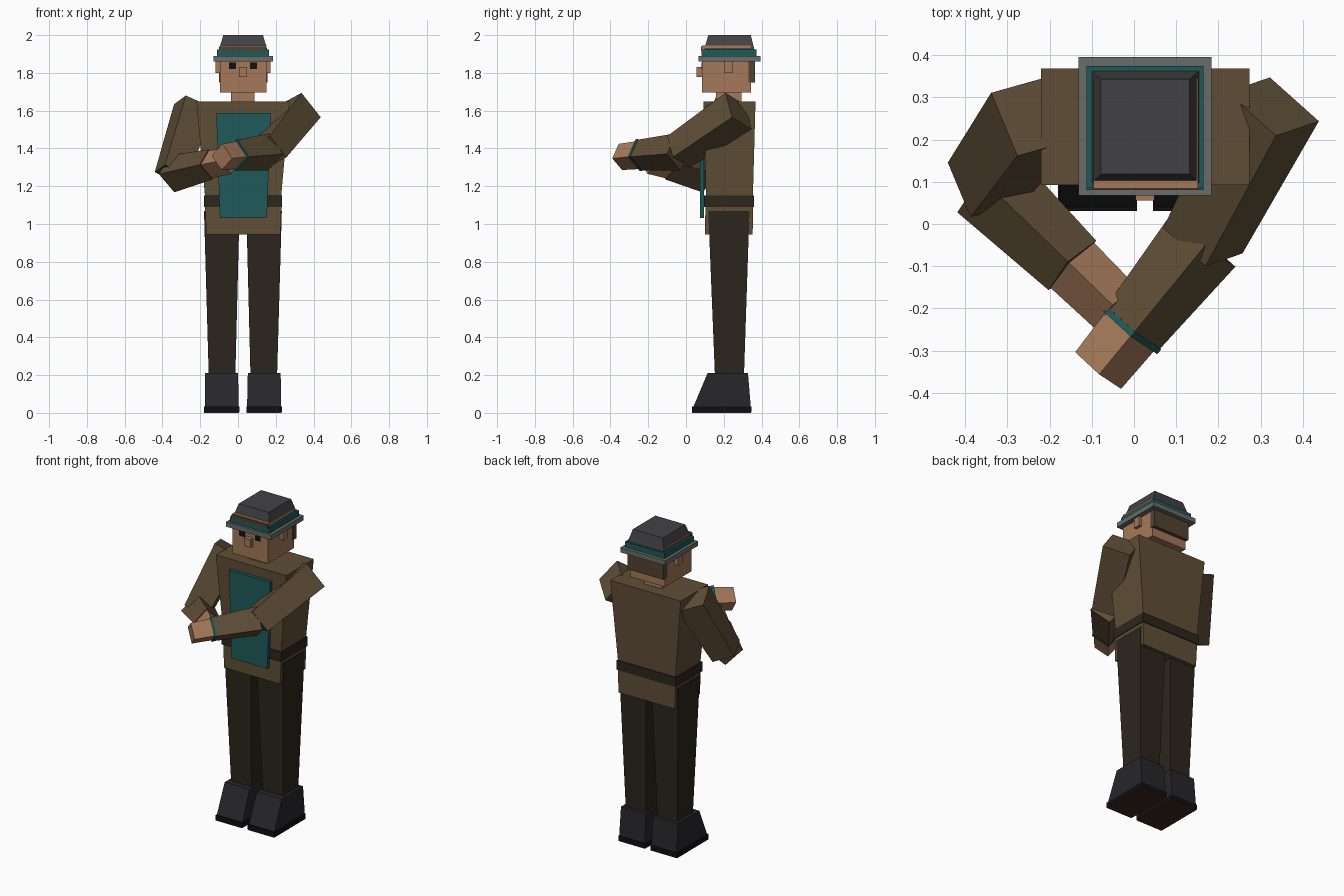
import bpy
from mathutils import Vector

CX = 0.026  # body centre line


def mat(name, r, g, b):
    m = bpy.data.materials.new(name)
    m.diffuse_color = (r, g, b, 1)
    return m


jacket = mat("jacket_brown", 0.114, 0.076, 0.037)
hair = mat("hair_brown", 0.085, 0.055, 0.03)
skin = mat("skin", 0.37, 0.19, 0.10)
teal = mat("teal", 0.014, 0.10, 0.10)
cloth = mat("dark_cloth", 0.025, 0.019, 0.012)
leather = mat("boot_leather", 0.02, 0.02, 0.024)
black = mat("black", 0.005, 0.005, 0.006)
hatgrey = mat("hat_grey", 0.055, 0.055, 0.06)
brimgrey = mat("brim_grey", 0.14, 0.15, 0.14)
sole_brown = mat("sole_brown", 0.045, 0.02, 0.012)


def hexahedron(name, bottom, top, m):
    """Six-sided block from two matching loops of four points."""
    me = bpy.data.meshes.new(name)
    faces = [(3, 2, 1, 0), (4, 5, 6, 7)]
    faces += [(i, (i + 1) % 4, (i + 1) % 4 + 4, i + 4) for i in range(4)]
    me.from_pydata([tuple(p) for p in bottom + top], [], faces)
    me.materials.append(m)
    ob = bpy.data.objects.new(name, me)
    bpy.context.collection.objects.link(ob)
    return ob


def rect(r, z):
    x0, x1, y0, y1 = r
    return [(x0, y0, z), (x1, y0, z), (x1, y1, z), (x0, y1, z)]


def block(name, z0, z1, low, m, high=None):
    """Upright block; each rectangle is (x0, x1, y0, y1)."""
    return hexahedron(name, rect(low, z0), rect(high or low, z1), m)


def limb(name, a, b, side, s0, s1, m):
    """Square tapered beam from a to b, rolled so one side faces 'side'."""
    a, b, u = Vector(a), Vector(b), Vector(side)
    axis = (b - a).normalized()
    u = (u - axis * u.dot(axis)).normalized()
    v = axis.cross(u)
    ring = lambda c, s: [c + (u * i + v * j) * s / 2
                         for i, j in ((-1, -1), (1, -1), (1, 1), (-1, 1))]
    return hexahedron(name, ring(a, s0), ring(b, s1), m)


# Torso, belt and apron
block("jacket_skirt", 0.945, 1.10, (-0.168, 0.225, 0.10, 0.353), jacket,
      (-0.175, 0.23, 0.103, 0.355))
block("belt", 1.09, 1.15, (-0.181, 0.234, 0.095, 0.361), cloth)
block("jacket_torso", 1.14, 1.648, (-0.174, 0.228, 0.106, 0.354), jacket,
      (-0.22, 0.273, 0.092, 0.368))
block("apron_panel", 1.033, 1.587, (-0.096, 0.153, 0.073, 0.096), teal,
      (-0.115, 0.174, 0.073, 0.096))

# Legs and boots, mirrored about the body centre
for side, name in ((-1, "left"), (1, "right")):
    def m(inner, outer, y0, y1):
        xs = sorted((CX + side * inner, CX + side * outer))
        return (xs[0], xs[1], y0, y1)
    block(name + "_leg", 0.20, 1.07, m(0.04, 0.181, 0.153, 0.307), cloth,
          m(0.018, 0.206, 0.118, 0.336))
    block(name + "_boot", 0.03, 0.212, m(0.022, 0.202, 0.038, 0.343), leather,
          m(0.026, 0.2, 0.115, 0.328))
    block(name + "_sole", 0.004, 0.034, m(0.019, 0.206, 0.031, 0.346), black)
    block(name + "_tread", 0.0, 0.006, m(0.02, 0.205, 0.032, 0.345), sole_brown)
    # Eyes and ears
    block(name + "_eye", 1.82, 1.855, m(0.037, 0.074, 0.081, 0.1), black)
    block(name + "_ear", 1.80, 1.862, m(0.12, 0.145, 0.205, 0.25), skin)

# Neck and head
block("neck", 1.63, 1.71, (-0.037, 0.088, 0.16, 0.295), skin)
block("head", 1.695, 1.946, (-0.096, 0.152, 0.084, 0.345), skin)
block("nose", 1.778, 1.83, (0.004, 0.048, 0.056, 0.09), skin)
block("back_hair", 1.75, 1.87, (-0.1, 0.155, 0.33, 0.366), hair)

# Hat
block("hat_brim", 1.86, 1.89, (-0.131, 0.184, 0.067, 0.395), brimgrey)
block("hat_band", 1.885, 1.925, (-0.112, 0.165, 0.087, 0.374), teal)
block("band_front", 1.885, 1.918, (-0.112, 0.165, 0.081, 0.09), teal)
block("hair_fringe", 1.918, 1.94, (-0.1, 0.152, 0.08, 0.1), hair)
block("hat_crown", 1.925, 2.0, (-0.1, 0.154, 0.097, 0.362), hatgrey,
      (-0.078, 0.132, 0.118, 0.343))

# Arms: shoulder, elbow, wrist, fingertip, then the roll of each segment
arms = {
    "left": ((-0.233, 0.257, 1.624), (-0.350, 0.099, 1.265),
             (-0.146, -0.098, 1.315), (-0.043, -0.198, 1.335),
             (0.363, -0.9, 0.246), (-0.416, -0.566, -0.708)),
    "right": ((0.329, 0.278, 1.598), (0.163, -0.04, 1.382),
              (-0.006, -0.25, 1.365), (-0.085, -0.347, 1.355),
              (0.606, 0.206, -0.77), (-0.574, 0.53, -0.62)),
}
for name, (sh, el, wr, tip, roll_up, roll_fore) in arms.items():
    limb(name + "_upper_arm", sh, el, roll_up, 0.168, 0.145, jacket)
    limb(name + "_forearm", el, wr, roll_fore, 0.14, 0.115, jacket)
    limb(name + "_hand", wr, tip, roll_fore, 0.105, 0.099, skin)

# Cuff on one wrist
w, t = Vector(arms["right"][2]), Vector(arms["right"][3])
limb("right_cuff", w.lerp(t, -0.06), w.lerp(t, 0.06), arms["right"][5],
     0.12, 0.12, teal)
